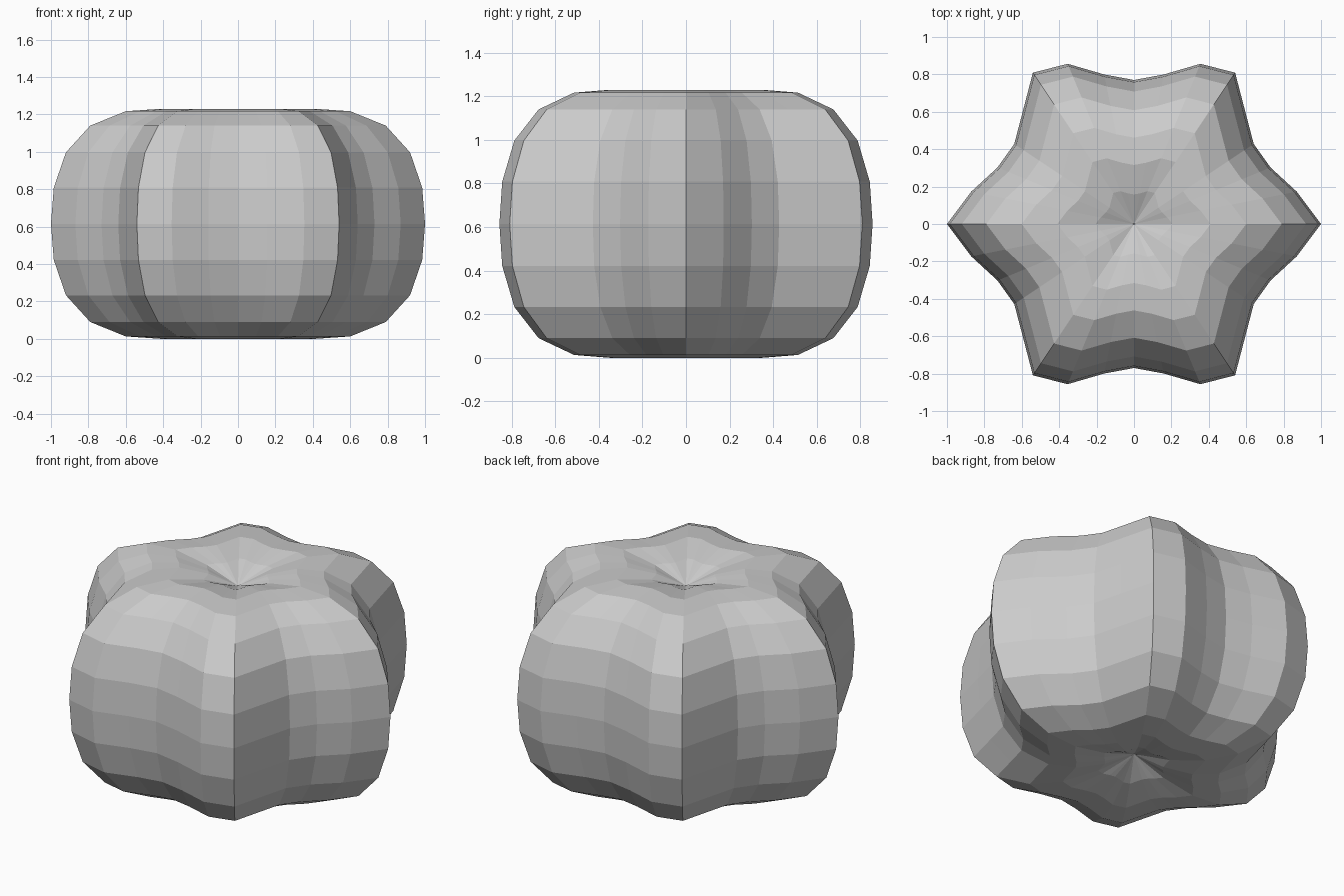
import bpy, bmesh, math

if "Cube" in bpy.data.objects:
    bpy.data.objects.remove(bpy.data.objects["Cube"])

SEGMENTS = 32
MID_Z = 0.615

# Lobed outline: radius for each of the 9 steps in one quadrant
LOBES = [1.0, 0.887, 0.79, 0.77, 0.843, 0.973, 0.927, 0.815, 0.77]

# Upper half profile: (radius factor, height above the middle), dipping to the pole
PROFILE = [(0.985, 0.193), (0.92, 0.382), (0.79, 0.525),
           (0.60, 0.602), (0.41, 0.615), (0.205, 0.58)]
POLE = 0.51


def lobe_radius(i):
    """Mirror the quadrant outline all the way round."""
    i %= SEGMENTS // 2
    return LOBES[i if i <= 8 else 16 - i]


def ring(bm, factor, z):
    verts = []
    for i in range(SEGMENTS):
        a = 2 * math.pi * i / SEGMENTS
        r = factor * lobe_radius(i)
        verts.append(bm.verts.new((r * math.cos(a), r * math.sin(a), z)))
    return verts


# Lobed squash-like body, stacked rings from bottom to top
bm = bmesh.new()
levels = [(f, -h) for f, h in reversed(PROFILE)] + [(1.0, 0.0)] + PROFILE
rings = [ring(bm, f, MID_Z + h) for f, h in levels]
bottom = bm.verts.new((0, 0, MID_Z - POLE))
top = bm.verts.new((0, 0, MID_Z + POLE))

for i in range(SEGMENTS):
    j = (i + 1) % SEGMENTS
    for lo, hi in zip(rings, rings[1:]):
        bm.faces.new((lo[i], lo[j], hi[j], hi[i]))
    bm.faces.new((rings[-1][i], rings[-1][j], top))
    bm.faces.new((rings[0][j], rings[0][i], bottom))

mesh = bpy.data.meshes.new("lobed_body")
bm.to_mesh(mesh)
bm.free()
body = bpy.data.objects.new("lobed_body", mesh)
bpy.context.collection.objects.link(body)
